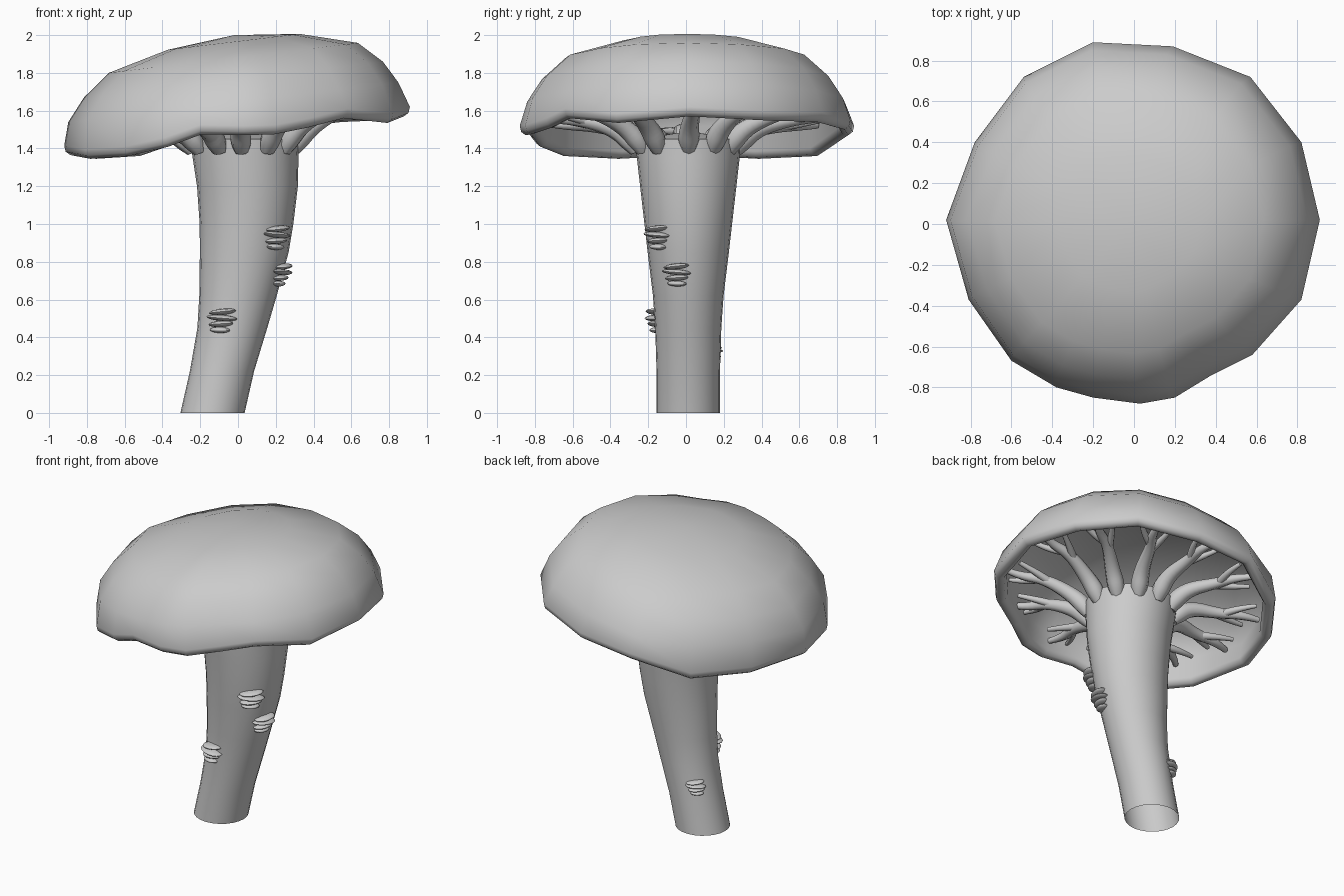
import bpy, bmesh, math, random
from mathutils import Vector, Matrix

if "Cube" in bpy.data.objects:
    bpy.data.objects.remove(bpy.data.objects["Cube"])

random.seed(4)


def finish(name, bm, angle=45):
    bmesh.ops.recalc_face_normals(bm, faces=bm.faces)
    me = bpy.data.meshes.new(name)
    bm.to_mesh(me)
    bm.free()
    ob = bpy.data.objects.new(name, me)
    bpy.context.collection.objects.link(ob)
    bpy.ops.object.select_all(action='DESELECT')
    ob.select_set(True)
    bpy.context.view_layer.objects.active = ob
    bpy.ops.object.shade_smooth_by_angle(angle=math.radians(angle))
    return ob


def loft(bm, rings):
    loops = [[bm.verts.new(p) for p in r] for r in rings]
    for a, b in zip(loops, loops[1:]):
        n = len(a)
        for i in range(n):
            bm.faces.new((a[i], a[(i + 1) % n], b[(i + 1) % n], b[i]))
    return loops


def fan(bm, loop, tip):
    v = bm.verts.new(tip)
    for i in range(len(loop)):
        bm.faces.new((loop[i], loop[(i + 1) % len(loop)], v))


# Cap: wavy tilted rim outline (x, y, bottom z)
rim = [(.91, .02, 1.57), (.82, .40, 1.55), (.57, .72, 1.54), (.19, .87, 1.50),
       (-.20, .89, 1.47), (-.54, .72, 1.36), (-.78, .40, 1.345), (-.92, .02, 1.365),
       (-.81, -.37, 1.345), (-.60, -.67, 1.36), (-.38, -.80, 1.41), (-.20, -.85, 1.475),
       (.03, -.88, 1.47), (.20, -.85, 1.475), (.38, -.74, 1.51), (.58, -.64, 1.56),
       (.82, -.37, 1.535)]


def dome_ring(s, z, shift=0):
    return [(x * s + shift, y * s, z + .12 * x * s) for x, y, _ in rim]


def lip_ring(s, dz):
    return [(x * s, y * s, z + dz) for x, y, z in rim]


dome = [(.38, 1.965), (.72, 1.88), (.865, 1.765), (.955, 1.645)]
bm = bmesh.new()
rings = [dome_ring(s, z, -.02) for s, z in dome]
rings += [lip_ring(1, .05), lip_ring(.992, .018), lip_ring(.965, 0),
          lip_ring(.93, .008), lip_ring(.91, .04)]
rings += [dome_ring(s - .045, z - .03, -.02) for s, z in reversed(dome)]
loops = loft(bm, rings)
fan(bm, loops[0], (-.02, 0, 2.0))
fan(bm, loops[-1], (-.02, 0, 1.965))
finish("cap", bm, 60)

# Stem: leaning, flaring towards the top (z, centre x, x radius, y radius)
sections = [(0, -.135, .17, .168), (.22, -.085, .17, .168), (.45, -.03, .185, .175),
            (.62, 0, .205, .187), (.85, .033, .235, .215), (1.0, .045, .248, .232),
            (1.2, .05, .267, .255), (1.35, .04, .28, .272), (1.45, .035, .29, .28)]
N = 24


def stem_at(z):
    for a, b in zip(sections, sections[1:]):
        if z <= b[0]:
            t = (z - a[0]) / (b[0] - a[0])
            return [a[k] + t * (b[k] - a[k]) for k in (1, 2, 3)]


bm = bmesh.new()
rings = [[(cx + rx * math.cos(2 * math.pi * i / N), .012 + ry * math.sin(2 * math.pi * i / N), z)
          for i in range(N)] for z, cx, rx, ry in sections]
loops = loft(bm, rings)
fan(bm, loops[-1], (.035, .012, 1.49))
finish("stem", bm)

# Forked ribs radiating from the stem top under the cap
cu = bpy.data.curves.new("ribs", 'CURVE')
cu.dimensions = '3D'
cu.bevel_depth = 1
cu.bevel_resolution = 2
cu.resolution_u = 4
cu.use_fill_caps = True


def rib(ang, pts):
    """pts: (distance, sideways, z, radius) along a direction"""
    sp = cu.splines.new('NURBS')
    sp.points.add(len(pts) - 1)
    for p, (r, side, z, rad) in zip(sp.points, pts):
        x = .035 * max(0, 1 - r) + r * math.cos(ang) - side * math.sin(ang)
        y = r * math.sin(ang) + side * math.cos(ang)
        tilt = .12 * x * min(1, max(0, (r - .25) / .3))
        p.co = (x, y, z + tilt, 1)
        p.radius = rad
    sp.order_u = 3
    sp.use_endpoint_u = True


COUNT = 12
for k in range(COUNT):
    a = -math.pi / 2 + 2 * math.pi * k / COUNT + random.uniform(-.06, .06)
    w = random.uniform(.8, 1.2)
    rib(a, [(.26, 0, 1.38, .035), (.28, 0, 1.43, .06), (.38, 0, 1.51, .048),
            (.55, .02, 1.55, .035), (.70, .0, 1.56, .026), (.80, .03, 1.57, .018)])
    rib(a, [(.50, .01, 1.54, .028), (.58, .06 * w, 1.555, .022), (.72, .12 * w, 1.58, .014)])
    rib(a, [(.58, .01, 1.55, .026), (.66, -.06 * w, 1.56, .02), (.76, -.09 * w, 1.58, .013)])
ob = bpy.data.objects.new("ribs", cu)
bpy.context.collection.objects.link(ob)
bpy.ops.object.select_all(action='DESELECT')
ob.select_set(True)
bpy.context.view_layer.objects.active = ob
bpy.ops.object.convert(target='MESH')


# Shelf fungi: stacks of flattened discs on the stem
def shelf_stack(name, ang, z_top, size):
    bm = bmesh.new()
    a = math.radians(ang)
    for i, (f, tilt) in enumerate([(.88, .10), (1, -.08), (.8, .06), (.66, -.03)]):
        z = z_top - (.015 + .032 * i) * size
        cx, rx, ry = stem_at(z)
        pos = Vector((cx + rx * math.cos(a), .012 + ry * math.sin(a), z))
        m = (Matrix.Translation(pos) @ Matrix.Rotation(tilt, 4, Vector((math.cos(a), math.sin(a), 0)))
             @ Matrix.Rotation(a, 4, 'Z')
             @ Matrix.Diagonal((.06 * f * size, .085 * f * size, .016 * size, 1)))
        bmesh.ops.create_uvsphere(bm, u_segments=16, v_segments=8, radius=1, matrix=m)
    finish(name, bm, 60)


shelf_stack("shelf_fungus_upper", -47, .99, 1)
shelf_stack("shelf_fungus_middle", -18, .79, .95)
shelf_stack("shelf_fungus_lower", -110, .55, 1)
shelf_stack("shelf_fungus_back", 130, .36, .75)
